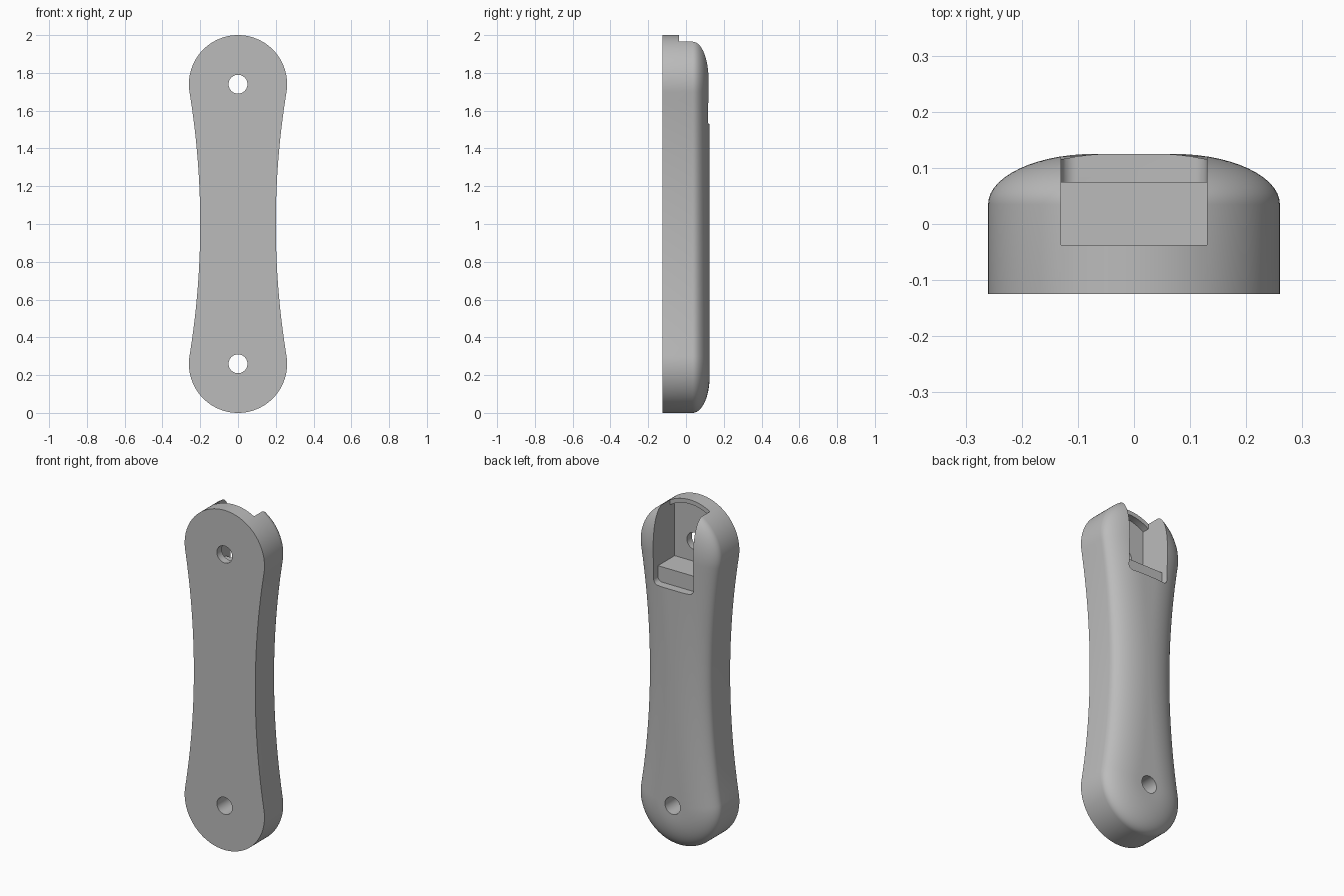
import bpy, bmesh
from math import sin, cos, pi, atan2, hypot

old = bpy.data.objects.get("Cube")
if old:
    bpy.data.objects.remove(old, do_unlink=True)

END_R, END_Z, WAIST = 0.26, 0.74, 0.2      # end circle radius, its distance from the middle, half waist
SIDE_R = 4.33                              # radius of the concave sides
FRONT, RIM, BACK = -0.125, 0.035, 0.125    # depths of front face, start of dome, back
INSET = 0.19                               # width of the rounded back edge
SLOT = 0.13                                # half width of the slot

grey = bpy.data.materials.new("plain grey")
grey.use_nodes = True
colour = (0.5, 0.5, 0.5, 1)
grey.diffuse_color = colour
grey.node_tree.nodes["Principled BSDF"].inputs["Base Color"].default_value = colour


def arc(cx, cz, r, a0, a1, n):
    return [(cx + r * cos(a0 + (a1 - a0) * i / n), cz + r * sin(a0 + (a1 - a0) * i / n))
            for i in range(n + 1)]


def outline(d):
    """Waisted outline moved inward by d; all of its arcs stay concentric."""
    t = atan2(END_Z, WAIST + SIDE_R)
    top = arc(0, 1 + END_Z, END_R - d, -t, pi + t, 64)
    left = arc(-WAIST - SIDE_R, 1, SIDE_R + d, t, -t, 32)[1:-1]
    bottom = arc(0, 1 - END_Z, END_R - d, pi - t, 2 * pi + t, 64)
    right = arc(WAIST + SIDE_R, 1, SIDE_R + d, pi + t, pi - t, 32)[1:-1]
    return top + left + bottom + right


def loft(name, sections):
    """Join (y, outline) sections into one closed solid."""
    bm = bmesh.new()
    rings = [[bm.verts.new((x, y, z)) for x, z in pts] for y, pts in sections]
    for a, b in zip(rings, rings[1:]):
        for i in range(len(a)):
            j = (i + 1) % len(a)
            bm.faces.new((a[i], a[j], b[j], b[i]))
    bm.faces.new(rings[0])
    bm.faces.new(rings[-1])
    bmesh.ops.recalc_face_normals(bm, faces=bm.faces)
    mesh = bpy.data.meshes.new(name)
    bm.to_mesh(mesh)
    bm.free()
    mesh.materials.append(grey)
    obj = bpy.data.objects.new(name, mesh)
    bpy.context.collection.objects.link(obj)
    return obj


def cut(body, name, y0, y1, pts):
    """Subtract a prism running along y."""
    cutter = loft(name, [(y0, pts), (y1, pts)])
    cutter.hide_render = True
    mod = body.modifiers.new(name, 'BOOLEAN')
    mod.operation, mod.solver, mod.object = 'DIFFERENCE', 'EXACT', cutter
    bpy.ops.object.modifier_apply(modifier=mod.name)
    bpy.data.objects.remove(cutter, do_unlink=True)


# Handle body: flat front, straight wall, elliptical rounded back
sections = [(FRONT, outline(0))]
for i in range(15):
    a = pi / 2 * i / 14
    sections.append((RIM + (BACK - RIM) * sin(a), outline(INSET * (1 - cos(a)))))
body = loft("handle_body", sections)
bpy.context.view_layer.objects.active = body
body.select_set(True)

# Shallow slot with rounded lower corners
low, r = 1.53, 0.028
corners = (arc(-SLOT + r, low + r, r, pi, 1.5 * pi, 8)
           + arc(SLOT - r, low + r, r, 1.5 * pi, 2 * pi, 8))
cut(body, "shallow_slot", 0.075, 0.3, corners + [(SLOT, 2.1), (-SLOT, 2.1)])

# Deeper slot above the step, open at the top
step = 1.62
cut(body, "deep_slot", -0.037, 0.3,
    [(-SLOT, step), (SLOT, step), (SLOT, 2.1), (-SLOT, 2.1)])

# Pocket floor inside a curved rim
rim = 0.235
a = atan2((rim ** 2 - SLOT ** 2) ** 0.5, SLOT)
cut(body, "pocket", -0.08, 0.3,
    [(-SLOT, step), (SLOT, step)] + arc(0, 1 + END_Z, rim, a, pi - a, 24))

# Through holes at both ends
for side, z in (("lower", 1 - END_Z), ("upper", 1 + END_Z)):
    cut(body, side + "_hole", -0.3, 0.3, arc(0, z, 0.05, 0, 2 * pi, 40)[:-1])

bpy.ops.object.shade_smooth_by_angle(angle=pi / 6)
